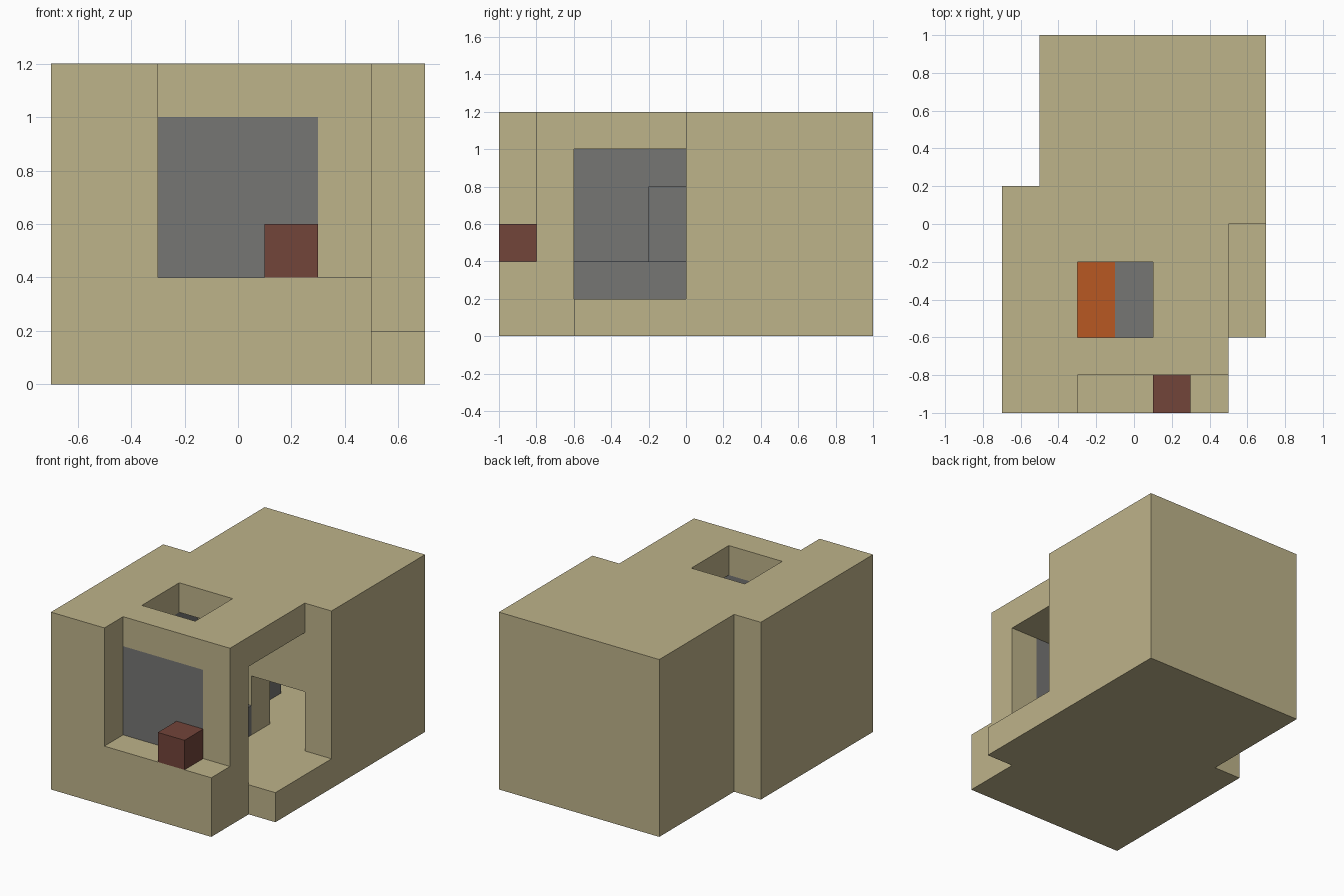
import bpy
import bmesh

old = bpy.data.objects.get("Cube")
if old:
    bpy.data.objects.remove(old, do_unlink=True)


def material(name, rgb):
    mat = bpy.data.materials.new(name)
    mat.use_nodes = True
    mat.diffuse_color = (*rgb, 1)
    bsdf = mat.node_tree.nodes["Principled BSDF"]
    bsdf.inputs["Base Color"].default_value = (*rgb, 1)
    bsdf.inputs["Roughness"].default_value = 0.9
    return mat


tan = material("sand tan", (0.515, 0.451, 0.254))
grey = material("stone grey", (0.18, 0.18, 0.175))
brick = material("brick red", (0.171, 0.058, 0.042))
orange = material("ember orange", (0.479, 0.098, 0.016))


def prism(name, outline, bottom, top, mat):
    """Extrude a flat outline from bottom to top."""
    bm = bmesh.new()
    base = bm.faces.new([bm.verts.new((x, y, bottom)) for x, y in outline])
    side = bmesh.ops.extrude_face_region(bm, geom=[base])["geom"]
    for v in side:
        if isinstance(v, bmesh.types.BMVert):
            v.co.z = top
    bmesh.ops.recalc_face_normals(bm, faces=bm.faces)
    mesh = bpy.data.meshes.new(name)
    bm.to_mesh(mesh)
    bm.free()
    mesh.materials.append(mat)
    obj = bpy.data.objects.new(name, mesh)
    bpy.context.scene.collection.objects.link(obj)
    return obj


def box(name, x, y, z, mat):
    outline = [(x[0], y[0]), (x[1], y[0]), (x[1], y[1]), (x[0], y[1])]
    return prism(name, outline, z[0], z[1], mat)


def cut(target, x, y, z):
    """Subtract a box from the target for good."""
    cutter = box("cutter", x, y, z, tan)
    cutter.hide_render = True
    mod = target.modifiers.new("cut", "BOOLEAN")
    mod.operation = "DIFFERENCE"
    mod.solver = "EXACT"
    mod.object = cutter
    bpy.context.view_layer.objects.active = target
    bpy.ops.object.modifier_apply(modifier=mod.name)
    bpy.data.objects.remove(cutter, do_unlink=True)


# House shell: stepped footprint
footprint = [(-0.7, -1), (0.5, -1), (0.5, -0.6), (0.7, -0.6),
             (0.7, 1), (-0.5, 1), (-0.5, 0.2), (-0.7, 0.2)]
house = prism("house_shell", footprint, 0, 1.2, tan)

# Porch above the side step, front recess, rooms and openings
cut(house, (0.5, 0.8), (-0.7, 0), (0.2, 1.3))
cut(house, (-0.3, 0.6), (-1.1, -0.8), (0.4, 1.3))
cut(house, (-0.5, 0.6), (-0.6, 0), (0.2, 1))
cut(house, (-0.3, 0.5), (0.2, 0.8), (0.2, 1))
cut(house, (0.1, 0.5), (-0.1, 0.3), (0.2, 0.6))
cut(house, (-0.3, 0.1), (-0.6, -0.2), (0.9, 1.3))
cut(house, (-0.3, 0.3), (-0.9, -0.5), (0.4, 1))

# Window and ledge block
box("window_pane", (-0.3, 0.3), (-0.8, -0.6), (0.4, 1), grey)
box("ledge_block", (0.1, 0.3), (-1, -0.8), (0.4, 0.6), brick)

# Hearth under the roof opening
box("hearth_wall", (-0.5, -0.3), (-0.6, 0), (0.2, 1), grey)
box("hearth_front", (-0.1, 0.1), (-0.6, 0), (0.2, 0.4), grey)
box("hearth_side", (-0.3, -0.1), (-0.2, 0), (0.2, 0.8), grey)
box("embers", (-0.3, -0.1), (-0.6, -0.2), (0.2, 0.4), orange)

# Back room furniture
box("back_room_bench", (-0.3, -0.1), (0.2, 0.6), (0.2, 0.4), grey)
